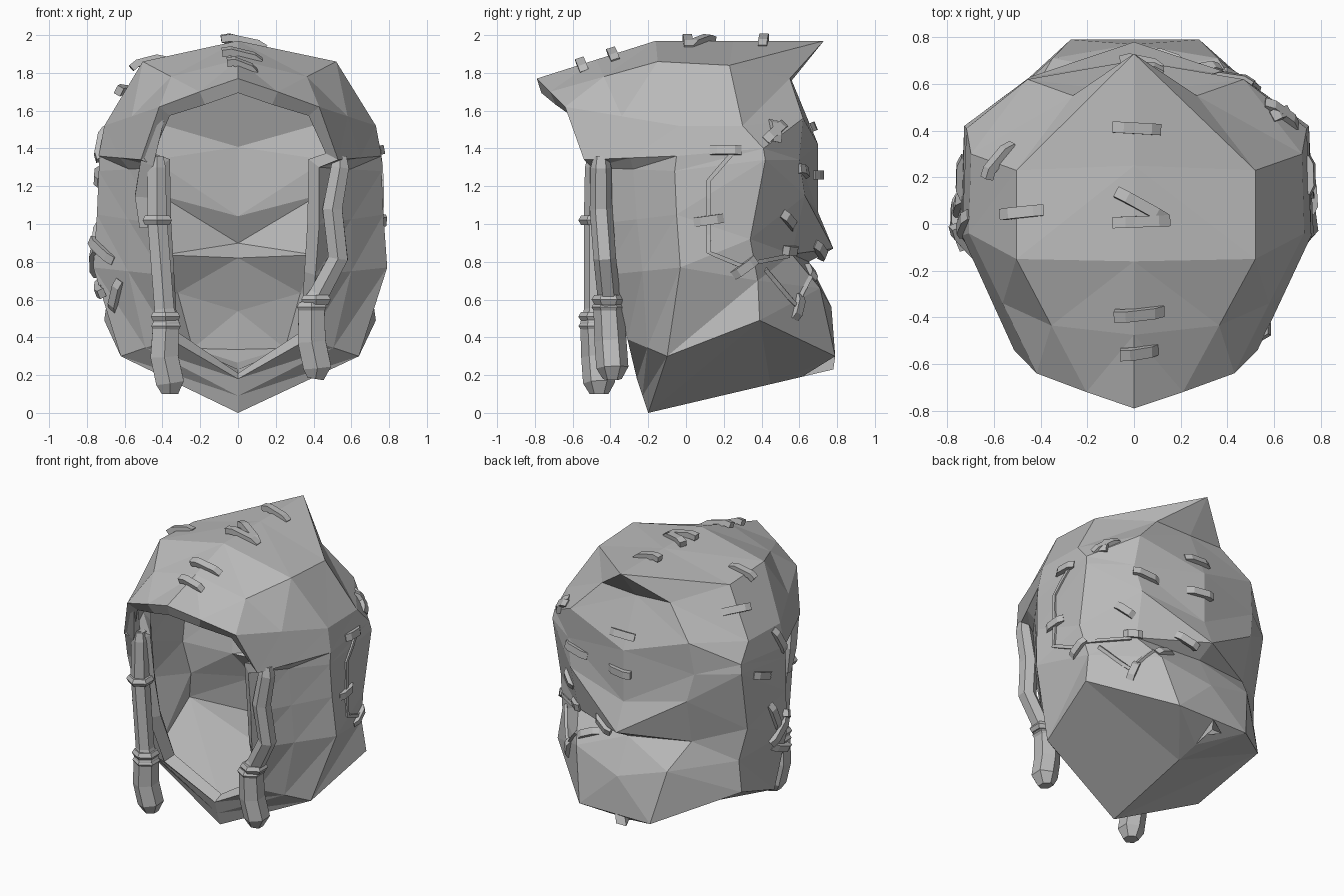
import bpy, bmesh, math
from mathutils import Vector
from mathutils.bvhtree import BVHTree

cube = bpy.data.objects.get("Cube")
if cube:
    bpy.data.objects.remove(cube)

cloth = bpy.data.materials.new("grey cloth")
cloth.use_nodes = True
cloth.diffuse_color = (0.5, 0.5, 0.5, 1)
cloth.node_tree.nodes["Principled BSDF"].inputs["Base Color"].default_value = (0.5, 0.5, 0.5, 1)


def finish(name, bm):
    mesh = bpy.data.meshes.new(name)
    bm.to_mesh(mesh)
    mesh.materials.append(cloth)
    obj = bpy.data.objects.new(name, mesh)
    bpy.context.collection.objects.link(obj)
    return obj


def tube(name, path, radii, sides=4, up=Vector((0, 0, 1)), flat=1.0):
    """Sweep a polygon along a path; flat squashes it along the up direction."""
    path = [Vector(p) for p in path]
    bm = bmesh.new()
    rings = []
    for i, p in enumerate(path):
        along = (path[min(i + 1, len(path) - 1)] - path[max(i - 1, 0)]).normalized()
        side = along.cross(up).normalized()
        top = side.cross(along)
        ring = []
        for k in range(sides):
            a = math.tau * (k + 0.5) / sides
            ring.append(bm.verts.new(p + radii[i] * (side * math.cos(a) + top * math.sin(a) * flat)))
        rings.append(ring)
    for a, b in zip(rings, rings[1:]):
        for k in range(sides):
            bm.faces.new((a[k], a[k - 1], b[k - 1], b[k]))
    bm.faces.new(rings[0])
    bm.faces.new(rings[-1])
    bmesh.ops.recalc_face_normals(bm, faces=bm.faces)
    finish(name, bm)


# Columns of the hood, bottom to top: face rim, cheek, side and back corner
rim = [(.37, -.31, .39), (.41, -.43, .73), (.43, -.47, 1), (.43, -.5, 1.3),
       (.53, -.54, 1.34), (.43, -.64, 1.62), (.21, -.72, 1.7)]
cheek = [(.64, -.1, .3), (.79, -.03, .77), (.77, -.05, 1.05), (.76, -.06, 1.28),
         (.76, -.05, 1.36), (.73, -.04, 1.52), (.52, -.15, 1.86)]
side = [(.73, .39, .49), (.7, .38, .7), (.74, .34, .92), (.75, .42, 1.34),
        (.74, .41, 1.4), (.72, .3, 1.52), (.52, .23, 1.84)]
corner = [(.28, .79, .3), (.36, .71, .66), (.45, .56, .84), (.46, .63, 1.15),
          (.5, .6, 1.34), (.47, .62, 1.56), (.27, .55, 1.77)]
# Creased centre line of the back, as depth and height
spine = [(.79, .3), (.77, .56), (.65, .8), (.78, .87), (.7, 1.06), (.7, 1.42), (.56, 1.76)]


def centre(y, z):
    return Vector((0, y, z))


# The keel closes the hood below; the crown closes it above and ends in a peak
chin, heel = centre(-.2, 0), centre(.78, .23)
keel = [centre(-.26, .18), chin, chin.lerp(heel, .66), chin.lerp(heel, .83), heel]
crown = [centre(-.79, 1.77)] + [centre(y, 1.97) for y in (-.16, .25, .73, .73)]
rows = [keel]
for *points, (y, z) in zip(rim, cheek, side, corner, spine):
    rows.append([Vector(p) for p in points] + [centre(y, z)])
rows.append(crown)
for row in rows:
    row.insert(1, row[0].lerp(row[1], .5))

bm = bmesh.new()
for s in (1, -.97):  # the right half is slightly slimmer
    grid = [[bm.verts.new((p.x * s, p.y, p.z)) for p in row] for row in rows]
    for a, b in zip(grid, grid[1:]):
        for j in range(len(a) - 1):
            bm.faces.new((a[j], a[j + 1], b[j + 1]))
            bm.faces.new((a[j], b[j + 1], b[j]))
bmesh.ops.remove_doubles(bm, verts=bm.verts, dist=.001)
bmesh.ops.recalc_face_normals(bm, faces=bm.faces)
if max(bm.faces, key=lambda f: f.calc_center_median().z).normal.z < 0:
    bmesh.ops.reverse_faces(bm, faces=bm.faces)
surface = BVHTree.FromBMesh(bm)
hood = finish("hood", bm)
shell = hood.modifiers.new("cloth thickness", "SOLIDIFY")
shell.thickness = .08
shell.offset = -1

# Outward axis and the two flat axes used to press details onto the hood
X, Y, Z = Vector((1, 0, 0)), Vector((0, 1, 0)), Vector((0, 0, 1))
FACES = {"top": (Z, X, Y), "left": (X, Y, Z), "right": (-X, Y, Z), "back": (Y, X, Z)}


def press(face, u, v):
    out, a, b = FACES[face]
    hit, normal, _, _ = surface.ray_cast(out * 4 + a * u + b * v, -out)
    return hit, normal


def stitch(face, u, v, angle, length=.18):
    """A bent bar whose ends dip into the cloth."""
    hit, n = press(face, u, v)
    _, a, b = FACES[face]
    d = a * math.cos(math.radians(angle)) + b * math.sin(math.radians(angle))
    d = (d - n * d.dot(n)).normalized()
    path = [hit + d * t * length + n * h for t, h in ((-.5, -.01), (-.3, .008), (.3, .008), (.5, -.01))]
    tube(face + "_stitch", path, [.034] * len(path), up=n, flat=.8)


stitches = {
    "top": [(.01, .41, -3, .2), (.03, .01, 2, .24), (.03, .08, -28, .24), (.02, -.385, 2, .21),
            (.02, -.55, 2, .16), (-.48, .05, 5), (-.58, .27, 60), (.63, .47, -5)],
    "left": [(.21, 1.39, 0, .15), (.12, 1.02, 8, .14), (.31, .77, 35, .13), (.47, 1.49, 80, .12),
             (.54, 1.02, -30, .12), (.55, .86, -10, .1), (.59, .56, 60, .12)],
    "right": [(-.08, .86, 25, .2), (.04, .8, -40, .2), (-.02, .66, 20), (-.12, .62, -50),
              (.08, .92, 70), (0, 1.42, 65), (.2, 1.25, 20)],
    "back": [(.03, 1.51, 0), (.03, 1.26, 0), (.42, 1.28, 10), (.15, .86, 20, .15), (.3, .74, -30, .14)],
}
for face, marks in stitches.items():
    for mark in marks:
        stitch(face, *mark)

# Patch seams on the left side, following the cloth
for corners in ([(.25, 1.38), (.12, 1.23), (.12, .85), (.29, .78), (.54, .83)],
                [(.42, .76), (.58, .57), (.66, .72)]):
    flat = [Vector(c) for c in corners]
    dense = [a.lerp(b, t / 4) for a, b in zip(flat, flat[1:]) for t in range(4)]
    hits = [press("left", *p)[0] for p in dense + flat[-1:]]
    path = [p for p in hits if p]
    tube("patch_seam", path, [.016] * len(path), up=X)

# Hanging hair strands with tied ends
strands = {
    "right_strand": ([(-.43, -.48, 1.36), (-.43, -.48, 1.3), (-.43, -.48, 1.05), (-.41, -.48, .8), (-.39, -.48, .55),
                      (-.38, -.48, .48), (-.39, -.47, .3), (-.36, -.46, .16), (-.36, -.46, .1)], (1.02, .51, .46)),
    "left_strand": ([(.54, -.45, 1.36), (.54, -.45, 1.3), (.5, -.45, 1.08), (.53, -.43, .82), (.43, -.41, .63),
                     (.39, -.41, .56), (.39, -.4, .38), (.42, -.39, .24), (.41, -.39, .18)], (.6, .56)),
}
for name, (path, bands) in strands.items():
    tube(name, path, [.04, .055, .06, .06, .06, .08, .085, .085, .05], sides=6, up=-Y)
    for z in bands:
        upper, lower = next((p, q) for p, q in zip(path, path[1:]) if q[2] <= z <= p[2])
        mid = Vector(lower).lerp(Vector(upper), (z - lower[2]) / (upper[2] - lower[2]))
        tube(name + "_tie", [mid + Z * h for h in (.025, 0, -.025)], [.075, .09, .075], sides=6, up=-Y)

# Long lock lying along the right rim
tube("rim_lock", [(-.41, -.58, 1.56), (-.48, -.49, 1.33), (-.51, -.42, 1.15), (-.5, -.41, .98)],
     [.03, .05, .05, .03], up=-Y)
